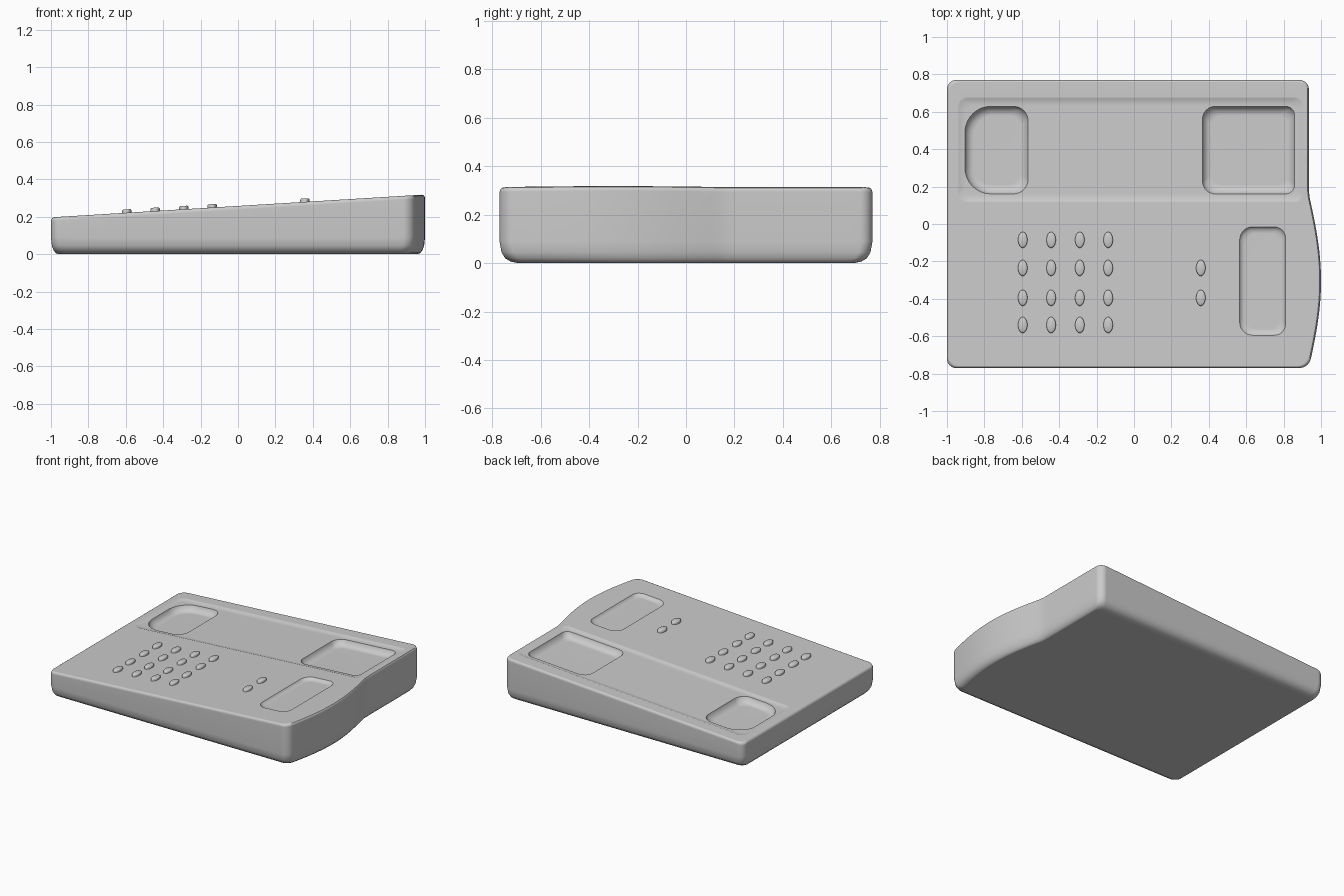
import bpy, bmesh, math

if "Cube" in bpy.data.objects:
    bpy.data.objects.remove(bpy.data.objects["Cube"])

SLOPE, BASE = 0.061, 0.197


def top(x):
    # height of the sloping top plane
    return BASE + SLOPE * (x + 1)


def rounded_rect(x0, x1, y0, y1, rl, rr, seg=8, side=16):
    # counter-clockwise outline, rl / rr = left / right corner radii
    pts = []
    for cx, cy, r, a0 in ((x1 - rr, y0 + rr, rr, -90), (x1 - rr, y1 - rr, rr, 0),
                          (x0 + rl, y1 - rl, rl, 90), (x0 + rl, y0 + rl, rl, 180)):
        for i in range(seg + 1):
            a = math.radians(a0 + 90 * i / seg)
            pts.append((cx + r * math.cos(a), cy + r * math.sin(a)))
        if a0 == -90:
            ya, yb = y0 + rr, y1 - rr
            pts += [(x1, ya + (yb - ya) * i / side) for i in range(1, side)]
    return pts


def loft(name, rings):
    bm = bmesh.new()
    loops = [[bm.verts.new(p) for p in ring] for ring in rings]
    n = len(loops[0])
    for a, b in zip(loops, loops[1:]):
        for i in range(n):
            j = (i + 1) % n
            bm.faces.new((a[i], a[j], b[j], b[i]))
    bm.faces.new(loops[0][::-1])
    bm.faces.new(loops[-1])
    bmesh.ops.recalc_face_normals(bm, faces=bm.faces)
    me = bpy.data.meshes.new(name)
    bm.to_mesh(me)
    bm.free()
    ob = bpy.data.objects.new(name, me)
    bpy.context.collection.objects.link(ob)
    return ob


def activate(ob):
    bpy.ops.object.select_all(action='DESELECT')
    ob.select_set(True)
    bpy.context.view_layer.objects.active = ob


def carve(body, rect, radii, levels):
    # soft-edged recess following the slope; levels = (offset from top, inset)
    x0, x1, y0, y1 = rect
    cx, cy = (x0 + x1) / 2, (y0 + y1) / 2
    outline = rounded_rect(*rect, *radii, side=6)
    rings = []
    for dz, inset in levels:
        sx, sy = 1 - 2 * inset / (x1 - x0), 1 - 2 * inset / (y1 - y0)
        ring = [(cx + (x - cx) * sx, cy + (y - cy) * sy) for x, y in outline]
        rings.append([(x, y, top(x) + dz) for x, y in ring])
    cutter = loft("recess_cutter", rings)
    cutter.hide_render = True
    activate(body)
    mod = body.modifiers.new("recess", 'BOOLEAN')
    mod.operation, mod.solver, mod.object = 'DIFFERENCE', 'EXACT', cutter
    bpy.ops.object.modifier_apply(modifier=mod.name)
    bpy.data.objects.remove(cutter)


# Wedge body with a bulging right side
outline = []
for x, y in rounded_rect(-1, 0.935, -0.77, 0.77, 0.05, 0.05, side=40):
    if x > 0.9 and y < 0.16:
        x += 0.065 * math.sin(math.pi * min(1, (0.16 - y) / 0.93))
    outline.append((x, y))

rings = []
for z, dx, dy in ((0, .04, .10), (.006, .026, .06), (.02, .014, .03),
                  (.045, .005, .01), (.09, 0, 0)):
    rings.append([(x * (1 - dx), y * (1 - dy), z) for x, y in outline])
for dz, d in ((-.02, 0), (-.012, .002), (-.004, .007), (0, .016)):
    rings.append([(x * (1 - d), y * (1 - d), top(x * (1 - d)) + dz) for x, y in outline])
body = loft("phone_base", rings)

# Shallow handset channel, then the ear, mouth and card recesses
carve(body, (-.94, .90, .12, .675), (.05, .04),
      ((.03, -.09), (-.003, .004), (-.008, .018), (-.011, .04)))
deep = ((.04, -.02), (-.009, 0), (-.02, .004), (-.035, .012), (-.048, .028), (-.054, .05))
carve(body, (-.905, -.565, .16, .63), (.14, .08), deep)
carve(body, (.365, .86, .16, .63), (.07, .05), deep)
carve(body, (.565, .81, -.595, -.015), (.07, .06),
      ((.03, -.03), (0, 0), (-.008, .006), (-.016, .016), (-.02, .035)))

activate(body)
bpy.ops.object.shade_smooth_by_angle(angle=math.radians(35))
body.modifiers.new("weighted", 'WEIGHTED_NORMAL').keep_sharp = True

# Oval keys: a 4 x 4 pad and two function keys
rows = (-.085, -.235, -.395, -.54)
spots = [(x, y) for x in (-.595, -.443, -.29, -.138) for y in rows]
spots += [(.357, y) for y in rows[1:3]]
for k, (kx, ky) in enumerate(spots):
    rings = []
    for dz, s in ((-.02, 1), (.010, 1), (.015, .93), (.018, .78)):
        ring = []
        for i in range(24):
            a = math.tau * i / 24
            x, y = kx + .025 * s * math.cos(a), ky + .043 * s * math.sin(a)
            ring.append((x, y, top(x) + dz))
        rings.append(ring)
    key = loft(f"key_{k + 1}", rings)
    activate(key)
    bpy.ops.object.shade_smooth_by_angle(angle=math.radians(50))
